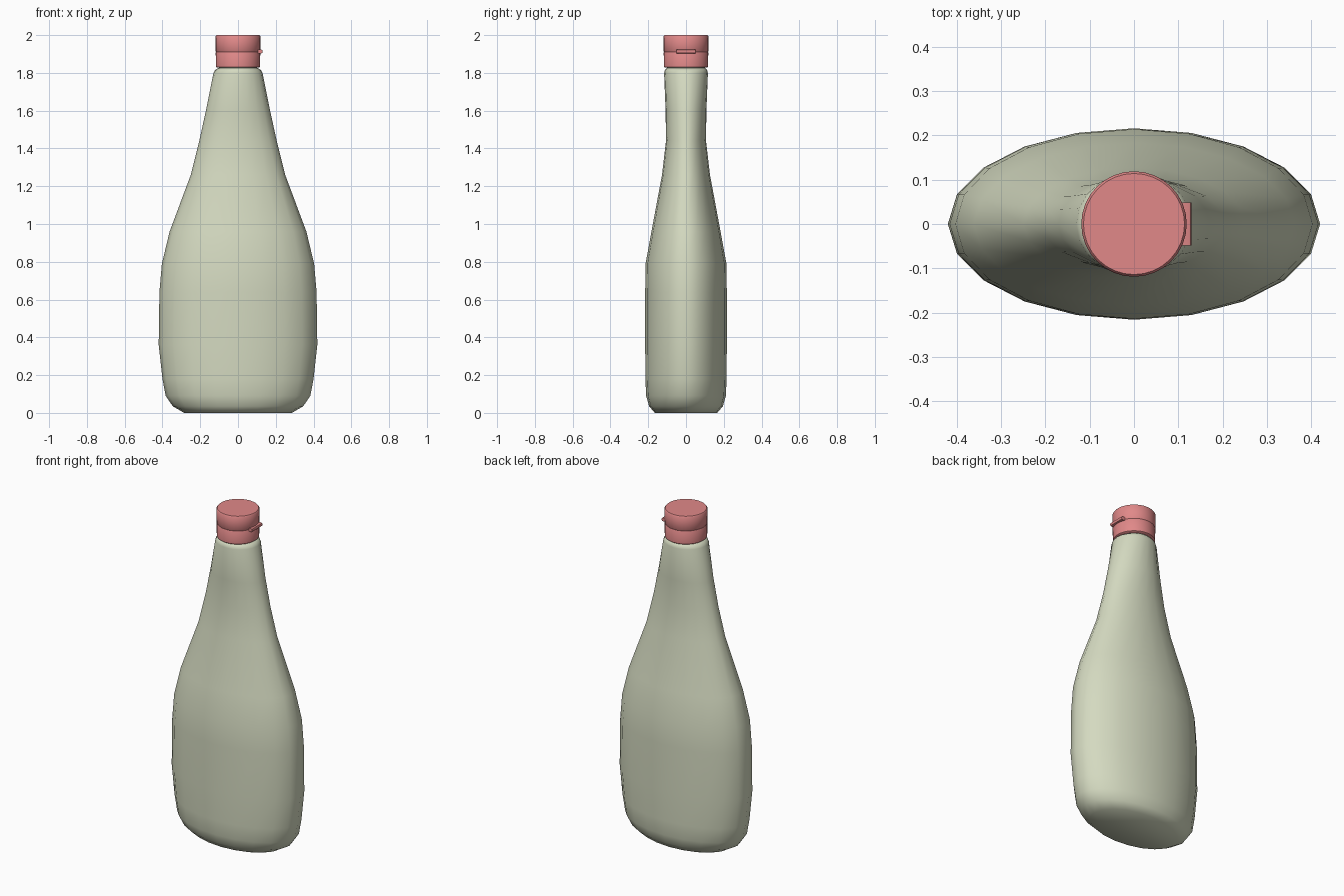
import bpy, bmesh, math

if "Cube" in bpy.data.objects:
    bpy.data.objects.remove(bpy.data.objects["Cube"])


def material(name, color):
    m = bpy.data.materials.new(name)
    m.diffuse_color = color
    m.use_nodes = True
    m.node_tree.nodes["Principled BSDF"].inputs["Base Color"].default_value = m.diffuse_color
    return m


def loft(name, rings, sides, mat, angle):
    """Stack of elliptical rings (z, x radius, y radius), closed at both ends."""
    bm = bmesh.new()
    loops = []
    for z, rx, ry in rings:
        loops.append([bm.verts.new((rx * math.cos(2 * math.pi * i / sides),
                                    ry * math.sin(2 * math.pi * i / sides), z))
                      for i in range(sides)])
    for a, b in zip(loops, loops[1:]):
        for i in range(sides):
            j = (i + 1) % sides
            bm.faces.new((a[i], a[j], b[j], b[i]))
    bm.faces.new(loops[0][::-1])
    bm.faces.new(loops[-1])
    return finish(name, bm, mat, angle)


def finish(name, bm, mat, angle):
    me = bpy.data.meshes.new(name)
    bm.to_mesh(me)
    bm.free()
    ob = bpy.data.objects.new(name, me)
    bpy.context.collection.objects.link(ob)
    me.materials.append(mat)
    bpy.ops.object.select_all(action='DESELECT')
    ob.select_set(True)
    bpy.context.view_layer.objects.active = ob
    bpy.ops.object.shade_smooth_by_angle(angle=math.radians(angle))
    return ob


green = material("pale_green", (0.66, 0.70, 0.53, 1))
red = material("soft_red", (0.75, 0.25, 0.25, 1))

# Flattened bottle body, becoming round at the neck
loft("bottle_body", [
    (0.0, 0.285, 0.165), (0.035, 0.345, 0.195), (0.09, 0.383, 0.211),
    (0.18, 0.40, 0.215), (0.36, 0.42, 0.216), (0.64, 0.416, 0.216),
    (0.79, 0.403, 0.214), (0.96, 0.362, 0.183), (1.26, 0.25, 0.127),
    (1.44, 0.205, 0.106), (1.60, 0.170, 0.108), (1.80, 0.130, 0.116),
    (1.815, 0.122, 0.112), (1.825, 0.105, 0.103)], 20, green, 50)

# Neck plug inside the cap
loft("neck", [(1.81, 0.10, 0.10), (1.85, 0.10, 0.10)], 20, green, 40)

# Cap base and flip lid, meeting at a fine seam
def ring(z, r):
    return (z, r, r)

loft("cap_base", [ring(1.828, 0.112), ring(1.832, 0.117), ring(1.908, 0.118),
                  ring(1.911, 0.116)], 32, red, 50)
loft("cap_lid", [ring(1.911, 0.116), ring(1.914, 0.118), ring(1.994, 0.119),
                 ring(2.0, 0.114)], 32, red, 50)

# Thumb tab on the lid
bm = bmesh.new()
bmesh.ops.create_cube(bm, size=1)
for v in bm.verts:
    v.co = (0.115 + v.co.x * 0.03, v.co.y * 0.098, 1.913 + v.co.z * 0.02)
outer = [e for e in bm.edges if all(v.co.x > 0.12 for v in e.verts)
         and abs(e.verts[0].co.y - e.verts[1].co.y) > 0.05]
bmesh.ops.bevel(bm, geom=outer, offset=0.007, segments=2, affect='EDGES', profile=0.5)
finish("thumb_tab", bm, red, 40)
